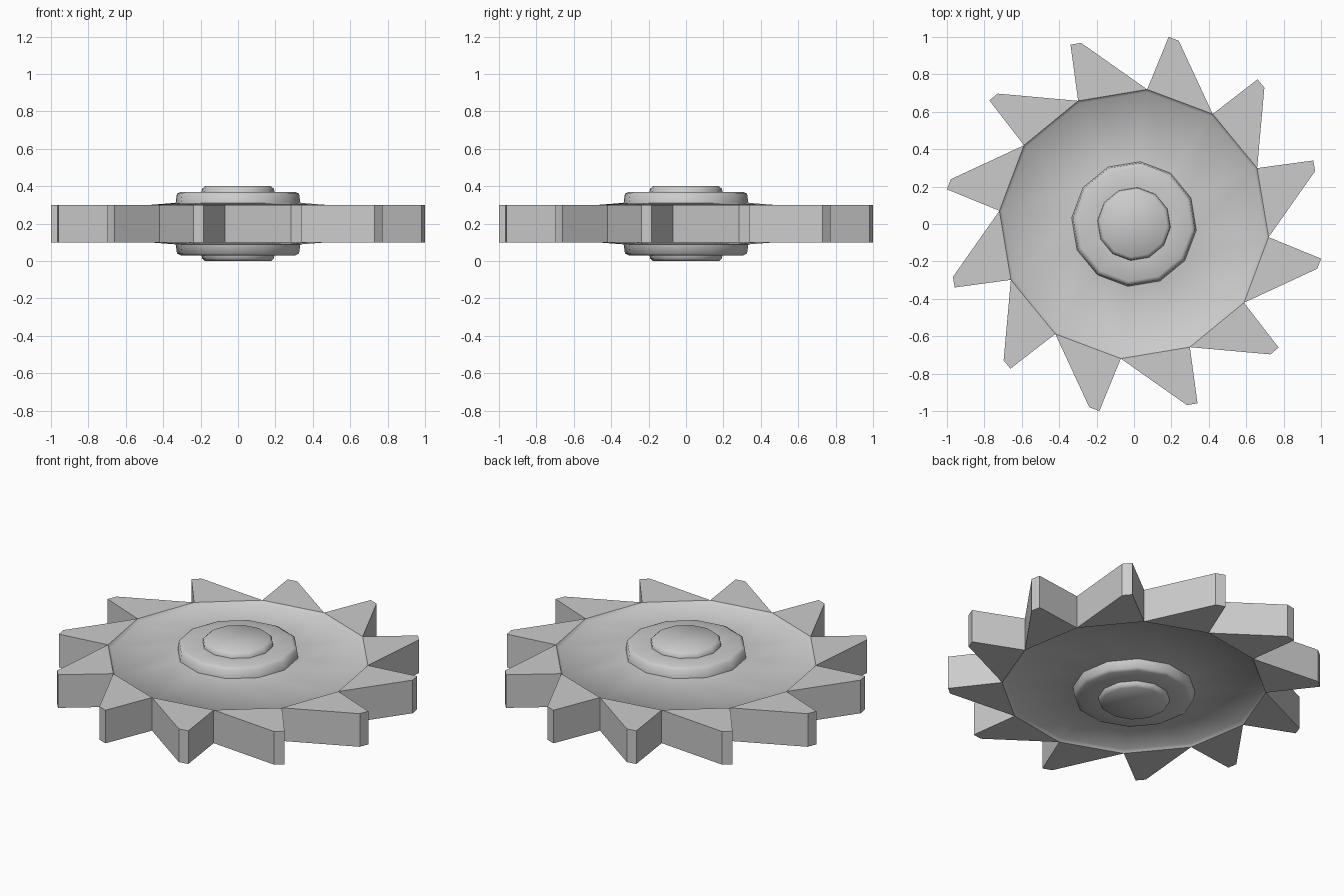
import bpy, bmesh, math

if "Cube" in bpy.data.objects:
    bpy.data.objects.remove(bpy.data.objects["Cube"])

N = 12                      # sides and teeth
PHASE = math.radians(84.4)  # angle of the first root corner
MID = 0.2                   # symmetry plane height


def polar(r, a, z):
    return (r * math.cos(a), r * math.sin(a), z)


def finish(name, bm, smooth_angle=None):
    bmesh.ops.remove_doubles(bm, verts=bm.verts, dist=1e-5)
    bmesh.ops.recalc_face_normals(bm, faces=bm.faces)
    me = bpy.data.meshes.new(name)
    bm.to_mesh(me)
    bm.free()
    ob = bpy.data.objects.new(name, me)
    bpy.context.collection.objects.link(ob)
    if smooth_angle:
        bpy.ops.object.select_all(action='DESELECT')
        ob.select_set(True)
        bpy.context.view_layer.objects.active = ob
        bpy.ops.object.shade_smooth_by_angle(angle=math.radians(smooth_angle))
    return ob


# Dished disc with stepped hub and cap, turned from a half profile and mirrored
half = [(0, 0.4), (0.177, 0.4), (0.193, 0.386), (0.196, 0.37), (0.308, 0.37),
        (0.328, 0.36), (0.335, 0.311), (0.708, 0.282), (0.723, 0.3)]
profile = half + [(r, 2 * MID - z) for r, z in reversed(half)]
bm = bmesh.new()
verts = [bm.verts.new(polar(r, PHASE, z)) for r, z in profile]
# the outer rim edge is left open-walled: the teeth close it
skip = len(half) - 1
edges = [bm.edges.new((verts[i], verts[i + 1]))
         for i in range(len(verts) - 1) if i != skip]
bmesh.ops.spin(bm, geom=verts + edges, cent=(0, 0, 0), axis=(0, 0, 1),
               angle=2 * math.pi, steps=N, use_merge=False, use_duplicate=False)
bmesh.ops.remove_doubles(bm, verts=bm.verts, dist=1e-5)
for f in bm.faces:          # orient outward on each side
    f.normal_update()
# temporary rim wall keeps the shell closed so normals orient correctly
rim = [e for e in bm.edges if e.is_boundary]
bridge = bmesh.ops.bridge_loops(bm, edges=rim)
bmesh.ops.recalc_face_normals(bm, faces=bm.faces)
finish("hub_disc", bm, 60)

# Ring of hooked teeth sharing their root corners, flat shaded
bm = bmesh.new()
for k in range(N):
    a = PHASE - k * math.tau / N
    outline = [(0.723, a), (1.017, a - math.radians(4.9)),
               (1.009, a - math.radians(8.1)), (0.723, a - math.tau / N)]
    top = [bm.verts.new(polar(r, t, 0.3)) for r, t in outline]
    low = [bm.verts.new(polar(r, t, 0.1)) for r, t in outline]
    bm.faces.new(top[::-1])
    bm.faces.new(low)
    for i in range(3):
        bm.faces.new((top[i], top[i + 1], low[i + 1], low[i]))
finish("teeth", bm)
